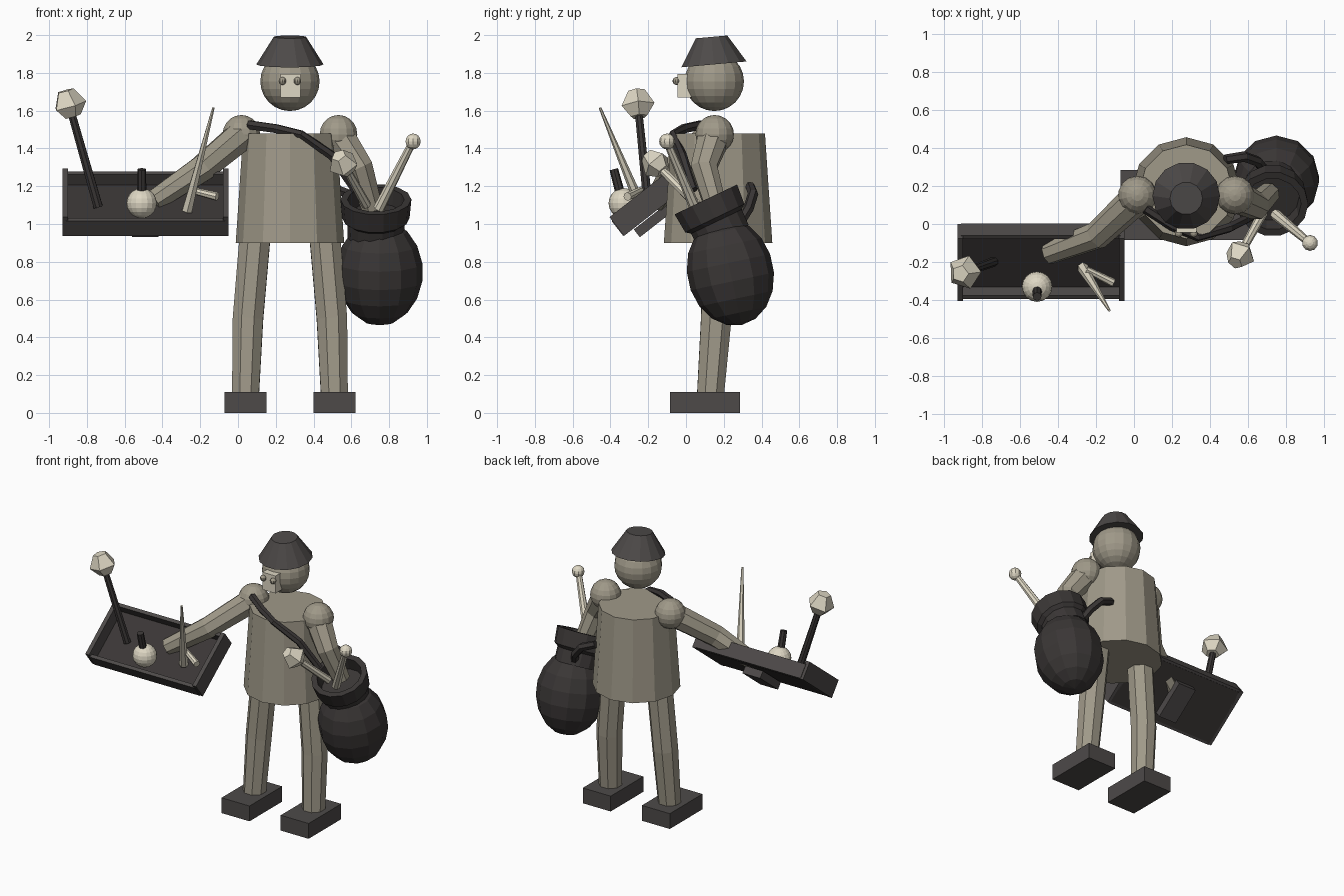
import bpy, bmesh, math
from mathutils import Vector, Matrix

cube = bpy.data.objects.get("Cube")
if cube:
    bpy.data.objects.remove(cube)


def material(name, color):
    m = bpy.data.materials.new(name)
    m.use_nodes = True
    m.diffuse_color = (*color, 1)
    m.node_tree.nodes["Principled BSDF"].inputs["Base Color"].default_value = (*color, 1)
    return m


tan = material("tan clay", (0.35, 0.32, 0.25))
cream = material("cream bone", (0.73, 0.68, 0.55))
charcoal = material("charcoal cloth", (0.075, 0.068, 0.066))
black = material("dark leather", (0.042, 0.037, 0.036))


def finish(name, bm, mat):
    bmesh.ops.recalc_face_normals(bm, faces=bm.faces)
    mesh = bpy.data.meshes.new(name)
    bm.to_mesh(mesh)
    bm.free()
    mesh.materials.append(mat)
    obj = bpy.data.objects.new(name, mesh)
    bpy.context.collection.objects.link(obj)
    return obj


def tube(name, path, radii, mat, sides=8, axis=None):
    """Skin rings along a path; a fixed axis turns it into a lathe."""
    bm = bmesh.new()
    pts = [Vector(p) for p in path]
    rings, frame, last = [], None, None
    for i, (p, r) in enumerate(zip(pts, radii)):
        t = axis or (pts[min(i + 1, len(pts) - 1)] - pts[max(i - 1, 0)]).normalized()
        frame = t.to_track_quat('Z', 'Y') if last is None else last.rotation_difference(t) @ frame
        last = t
        ring = []
        for k in range(sides):
            a = math.tau * k / sides
            ring.append(bm.verts.new(p + frame @ Vector((r * math.cos(a), r * math.sin(a), 0))))
        rings.append(ring)
    for lower, upper in zip(rings, rings[1:]):
        for k in range(sides):
            n = (k + 1) % sides
            bm.faces.new((lower[k], lower[n], upper[n], upper[k]))
    bm.faces.new(rings[0])
    bm.faces.new(rings[-1])
    return finish(name, bm, mat)


def lathe(name, base, axis, profile, mat, sides=12):
    axis = Vector(axis).normalized()
    path = [Vector(base) + axis * h for r, h in profile]
    return tube(name, path, [r for r, h in profile], mat, sides, axis)


def ball(name, center, r, mat, segments=16, rings=10, stretch=1, tilt=0):
    bm = bmesh.new()
    place = Matrix.Translation(center) @ Matrix.Rotation(tilt, 4, 'X') @ Matrix.Diagonal((1, 1, stretch, 1))
    bmesh.ops.create_uvsphere(bm, u_segments=segments, v_segments=rings, radius=r, matrix=place)
    return finish(name, bm, mat)


def box(name, low, high, mat, frame=Matrix()):
    low, high = Vector(low), Vector(high)
    bm = bmesh.new()
    place = frame @ Matrix.Translation((low + high) / 2) @ Matrix.Diagonal((*(high - low), 1))
    bmesh.ops.create_cube(bm, size=1, matrix=place)
    return finish(name, bm, mat)


UP = (0, 0, 1)
MID = 0.275

# Torso, head and hat
lathe("torso", (MID, 0.17, 0), UP, [(0.287, 0.9), (0.248, 1.48)], tan)
ball("head", (MID, 0.15, 1.755), 0.157, tan, 16, 12)
lathe("hat", (MID, 0.148, 1.845), (0, -0.09, 1), [(0.178, 0), (0.086, 0.146)], charcoal, 14)
box("nose_plate", (0.225, -0.045, 1.67), (0.33, 0.03, 1.795), cream)

# Paired parts: eyes, legs, shoes and shoulders
for side, s in (("right", -1), ("left", 1)):
    ball(side + "_eye", (MID + s * 0.04, -0.05, 1.757), 0.021, tan, 10, 8)
    tube(side + "_leg",
         [(MID + s * 0.235, 0.13, 0.1), (MID + s * 0.222, 0.16, 0.5), (MID + s * 0.185, 0.17, 0.93)],
         [0.077, 0.087, 0.088], tan)
    x = MID + s * 0.235
    box(side + "_shoe", (x - 0.111, -0.085, 0), (x + 0.111, 0.285, 0.11), charcoal)
    ball(side + "_shoulder", (MID + s * 0.257, 0.152, 1.475), 0.102, tan, 14, 10)

# Arms
tube("right_arm", [(0.02, 0.14, 1.47), (-0.195, -0.06, 1.29), (-0.45, -0.155, 1.12)],
     [0.085, 0.075, 0.06], tan)
tube("left_arm", [(0.53, 0.15, 1.47), (0.645, 0.095, 1.3), (0.71, 0.16, 1.08)],
     [0.09, 0.075, 0.06], tan)

# Tilted tray with a support block below
tray = Matrix.Translation((-0.49, -0.2025, 1.115)) @ Matrix.Rotation(math.radians(38), 4, 'X')
box("tray_floor", (-0.42, -0.195, -0.063), (0.42, 0.195, -0.03), black, tray)
for name, s in (("front", -1), ("back", 1)):
    box("tray_wall_" + name, (-0.42, s * 0.2 - 0.012, -0.06), (0.42, s * 0.2 - 0.012 + 0.024, 0.04),
        charcoal, tray)
for name, s in (("right", -1), ("left", 1)):
    box("tray_end_" + name, (s * 0.425 - 0.015, -0.208, -0.063), (s * 0.425 + 0.015, 0.208, 0.063),
        charcoal, tray)
box("tray_support", (-0.07, -0.147, -0.12), (0.07, 0.11, -0.068), charcoal, tray)

# Things on the tray: flask, spike and peg
ball("flask_body", (-0.51, -0.33, 1.11), 0.08, cream)
tube("flask_neck", [(-0.51, -0.35, 1.17), (-0.51, -0.382, 1.29)], [0.025, 0.023], black)
tube("spike", [(-0.27, -0.23, 1.07), (-0.13, -0.455, 1.615)], [0.03, 0.007], cream, 6)
tube("peg", [(-0.25, -0.24, 1.18), (-0.11, -0.31, 1.145)], [0.018, 0.023], cream)


# Faceted stones on sticks
def stone_on_stick(name, foot, top, size, stick_mat):
    foot, top = Vector(foot), Vector(top)
    tube(name + "_stick", [foot, top], [0.026, 0.021], stick_mat)
    lathe(name + "_stone", top, top - foot,
          [(size * 0.5, -size * 0.75), (size, -size * 0.1), (size * 0.5, size * 0.8)], cream, 5)


stone_on_stick("tray_mallet", (-0.74, -0.2, 1.09), (-0.895, -0.255, 1.635), 0.092, black)
stone_on_stick("jar_mallet", (0.68, 0.06, 1.1), (0.557, -0.162, 1.32), 0.082, cream)

# Jar with hollow collar
ball("jar_body", (0.75, 0.235, 0.745), 0.229, black, 12, 9, 1.25, math.radians(12))
lathe("jar_collar", (0.73, 0.105, 1.13), (0, -0.43, 0.9),
      [(0.15, -0.22), (0.152, -0.13), (0.178, -0.11), (0.188, 0), (0.15, 0), (0.14, -0.09)], black, 14)

# Knobbed rod standing in the jar
tube("knob_rod", [(0.745, 0.05, 1.08), (0.925, -0.1, 1.435)], [0.03, 0.02], cream)
ball("rod_knob", (0.927, -0.1, 1.437), 0.042, cream, 10, 8)

# Carrying strap across the chest and behind the jar
tube("chest_strap", [(0.06, 0.08, 1.525), (0.2, -0.01, 1.505), (0.335, -0.07, 1.475),
                     (0.5, -0.02, 1.36), (0.62, 0.04, 1.18)],
     [0.026, 0.026, 0.022, 0.026, 0.024], black, 6)
tube("back_strap", [(0.48, 0.34, 1.2), (0.58, 0.355, 1.16), (0.65, 0.33, 1.08), (0.7, 0.27, 0.98)],
     [0.026, 0.028, 0.028, 0.025], black, 6)
